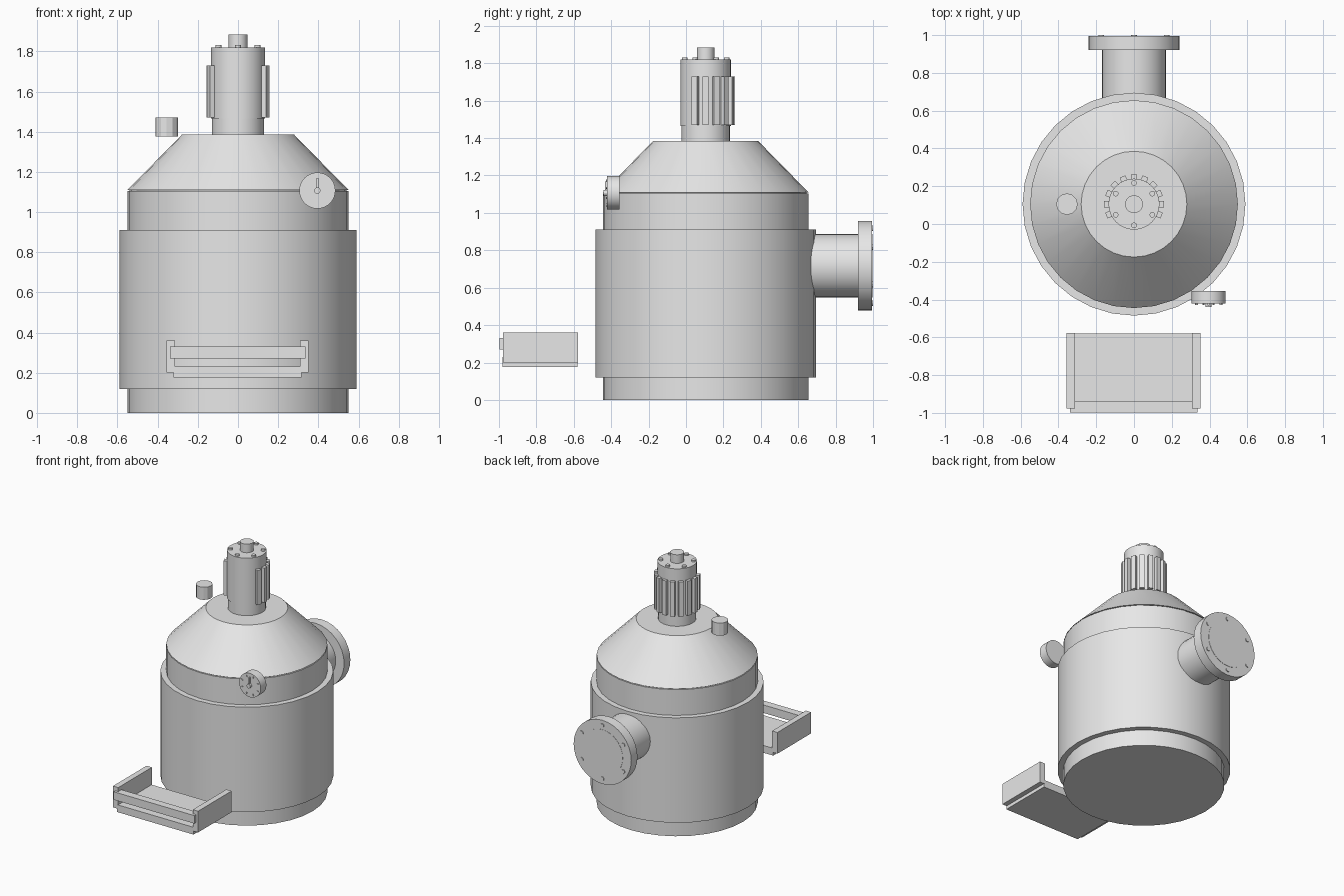
import bpy
from math import sin, cos, pi, radians
from mathutils import Vector

old = bpy.data.objects.get("Cube")
if old:
    bpy.data.objects.remove(old, do_unlink=True)

grey = bpy.data.materials.new("plain_grey")
grey.use_nodes = True
grey.diffuse_color = (0.8, 0.8, 0.8, 1)
grey.node_tree.nodes["Principled BSDF"].inputs["Base Color"].default_value = (0.8, 0.8, 0.8, 1)

AXIS_Y = 0.105          # vertical axis of the vessel
UP, BACK = (0, 0, 0), (-pi / 2, 0, 0)


def finish(name, smooth=False):
    ob = bpy.context.object
    ob.name = name
    ob.data.materials.clear()
    ob.data.materials.append(grey)
    if smooth:
        bpy.ops.object.shade_smooth_by_angle(angle=radians(30))
    return ob


def cyl(name, base, r, length, rot=UP, r_top=None, sides=32):
    """Cylinder or cone starting at base and running up, or back along y."""
    along = Vector((0, 0, 1)) if rot == UP else Vector((0, 1, 0))
    bpy.ops.mesh.primitive_cone_add(
        vertices=sides, radius1=r, radius2=r if r_top is None else r_top,
        depth=length, location=Vector(base) + along * length / 2, rotation=rot)
    return finish(name, sides > 12)


def box(name, lo, hi):
    lo, hi = Vector(lo), Vector(hi)
    bpy.ops.mesh.primitive_cube_add(size=1, location=(lo + hi) / 2)
    ob = finish(name)
    ob.scale = hi - lo
    return ob


# Vessel: body, outer jacket and conical lid
cyl("vessel_body", (0, AXIS_Y, 0), 0.55, 1.104)
cyl("outer_jacket", (0, AXIS_Y, 0.12), 0.59, 0.79)
cyl("lid_gap", (0, AXIS_Y, 1.10), 0.54, 0.01)
cyl("conical_lid", (0, AXIS_Y, 1.11), 0.55, 0.275, r_top=0.28)

# Motor with cooling fins, bolts and shaft stub
cyl("motor_neck", (0, AXIS_Y, 1.38), 0.13, 0.09)
cyl("motor_housing", (0, AXIS_Y, 1.465), 0.135, 0.355)
cyl("shaft_stub", (0, AXIS_Y, 1.81), 0.047, 0.075)
for i in range(-1, 10):
    a = i * pi / 8
    fin = box("motor_fin", (-0.025, -0.0165, 1.47), (0.025, 0.0165, 1.73))
    fin.location = (0.133 * cos(a), AXIS_Y + 0.133 * sin(a), 1.6)
    fin.rotation_euler.z = a
for i in range(6):
    a = pi / 6 + i * pi / 3
    cyl("motor_bolt", (0.112 * cos(a), AXIS_Y + 0.112 * sin(a), 1.81),
        0.015, 0.022, sides=12)

# Knob above the lid shoulder
cyl("lid_knob", (-0.355, AXIS_Y, 1.375), 0.057, 0.095, sides=12)

# Rear port with flange and bolts
PORT_Z = 0.717
cyl("port_pipe", (0, 0.55, PORT_Z), 0.17, 0.40, BACK)
cyl("port_flange", (0, 0.92, PORT_Z), 0.24, 0.074, BACK)
cyl("port_cover", (0, 0.99, PORT_Z), 0.17, 0.006, BACK)
for i in range(6):
    a = pi / 6 + i * pi / 3
    cyl("flange_bolt", (0.2 * cos(a), 0.98, PORT_Z + 0.2 * sin(a)),
        0.015, 0.02, BACK, sides=12)

# Dial gauge with ticks, hub and needle
GX, GZ = 0.395, 1.107
cyl("gauge_case", (GX, -0.422, GZ), 0.09, 0.067, BACK)
cyl("gauge_hub", (GX, -0.44, GZ), 0.016, 0.02, BACK, sides=12)
box("gauge_needle", (GX - 0.005, -0.432, GZ), (GX + 0.005, -0.42, GZ + 0.062))
for i in range(8):
    a = i * pi / 4 + pi / 8
    tick = box("gauge_tick", (-0.007, -0.428, -0.003), (0.007, -0.42, 0.003))
    tick.location += Vector((GX + 0.07 * cos(a), 0, GZ + 0.07 * sin(a)))
    tick.rotation_euler.y = -a

# Open tray at the front: floor, two side walls and a front rail
box("tray_floor", (-0.32, -0.98, 0.175), (0.315, -0.58, 0.23))
for side, x in (("right", -0.335), ("left", 0.33)):
    box("tray_wall_" + side, (x - 0.022, -0.978, 0.2), (x + 0.022, -0.578, 0.36))
box("tray_front_rail", (-0.338, -0.998, 0.27), (0.335, -0.94, 0.33))
